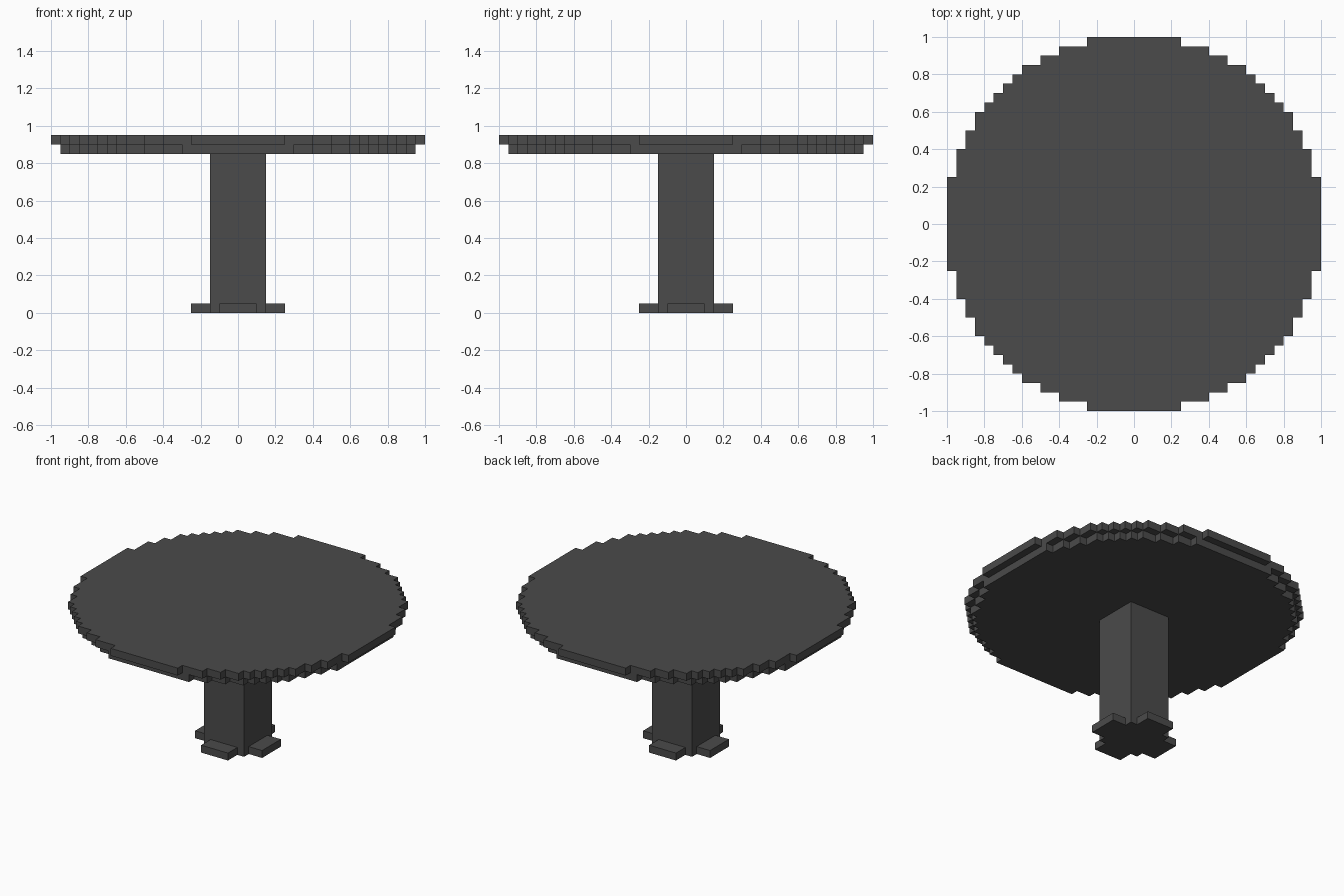
import bpy, bmesh, math

if "Cube" in bpy.data.objects:
    bpy.data.objects.remove(bpy.data.objects["Cube"])

CELL = 0.05

mat = bpy.data.materials.new("dark grey")
mat.diffuse_color = (0.07, 0.07, 0.07, 1)
mat.use_nodes = True
mat.node_tree.nodes["Principled BSDF"].inputs["Base Color"].default_value = mat.diffuse_color


def extrude_outline(name, outline, z0, z1):
    """Solid prism from a counter-clockwise outline."""
    bm = bmesh.new()
    base = bm.faces.new([bm.verts.new((x, y, z0)) for x, y in outline])
    top = bmesh.ops.extrude_face_region(bm, geom=[base], use_keep_orig=True)
    verts = [g for g in top["geom"] if isinstance(g, bmesh.types.BMVert)]
    bmesh.ops.translate(bm, verts=verts, vec=(0, 0, z1 - z0))
    bmesh.ops.recalc_face_normals(bm, faces=bm.faces)
    mesh = bpy.data.meshes.new(name)
    bm.to_mesh(mesh)
    bm.free()
    mesh.materials.append(mat)
    obj = bpy.data.objects.new(name, mesh)
    bpy.context.collection.objects.link(obj)
    return obj


def stepped_circle(radius):
    """Outline of all grid cells whose centre lies inside the radius."""
    right = []
    n = int(radius / CELL + 0.5)
    for j in range(-n, n):
        yc = (j + 0.5) * CELL
        if abs(yc) >= radius:
            continue
        half = math.floor(math.sqrt(radius ** 2 - yc ** 2) / CELL + 0.5) * CELL
        if half <= 0:
            continue
        if right and abs(right[-1][0] - half) < 1e-6:
            right[-1] = (half, (j + 1) * CELL)
        else:
            right += [(half, j * CELL), (half, (j + 1) * CELL)]
    return right + [(-x, y) for x, y in reversed(right)]


def rect(x0, x1, y0, y1):
    return [(x0, y0), (x1, y0), (x1, y1), (x0, y1)]


# Round table top with a slightly smaller layer below
extrude_outline("table_top", stepped_circle(1.008), 0.90, 0.95)
extrude_outline("table_top_underside", stepped_circle(0.97), 0.85, 0.90)

# Square column
extrude_outline("column", rect(-0.15, 0.15, -0.15, 0.15), 0, 0.85)

# Four feet around the column
for i, side in enumerate(("right", "back", "left", "front")):
    c, s = round(math.cos(i * math.pi / 2)), round(math.sin(i * math.pi / 2))
    pts = [(x * c - y * s, x * s + y * c) for x, y in rect(0.15, 0.25, -0.1, 0.1)]
    extrude_outline(side + "_foot", pts, 0, 0.05)
